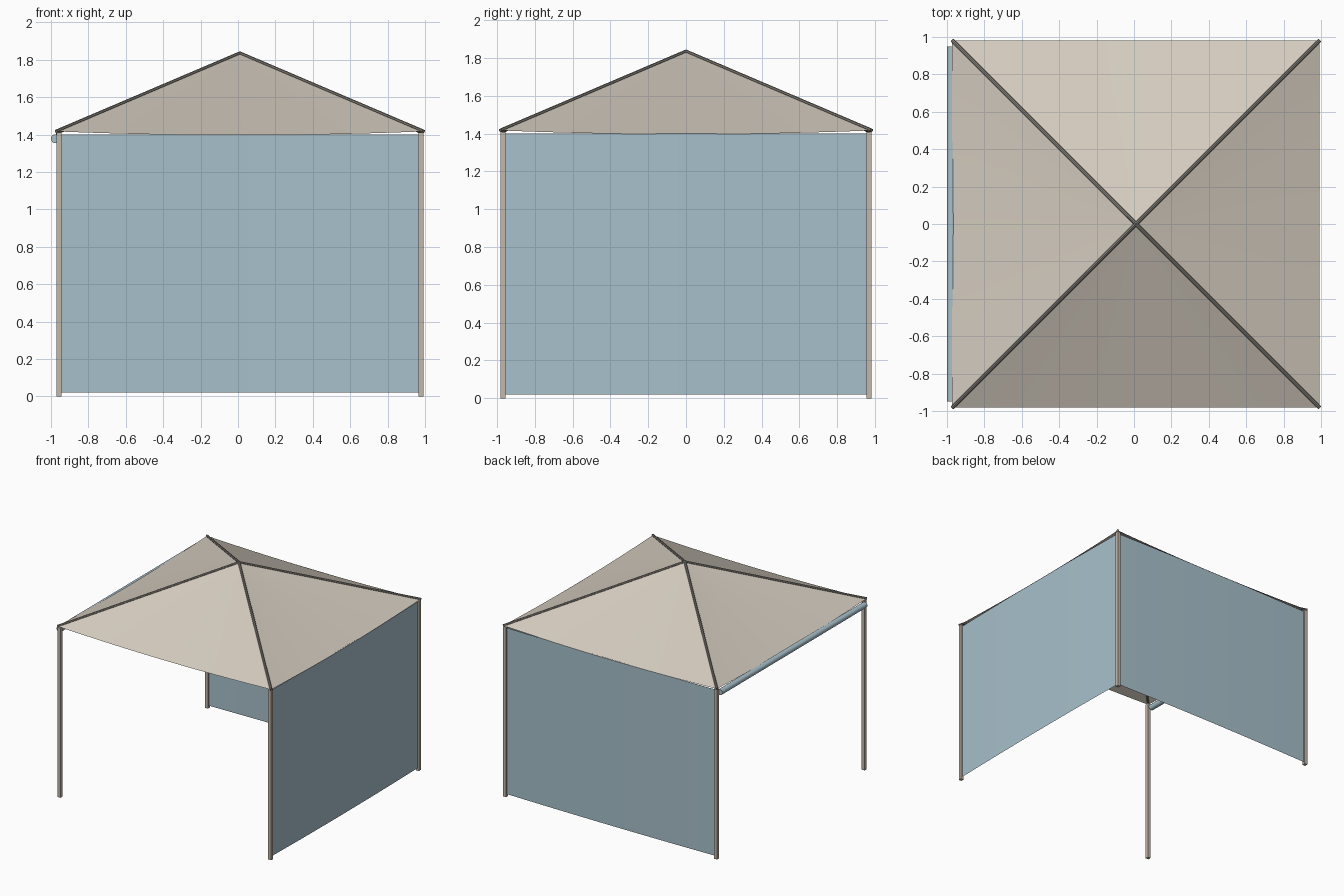
import bpy, bmesh, math
from mathutils import Vector

if "Cube" in bpy.data.objects:
    bpy.data.objects.remove(bpy.data.objects["Cube"])

CX = 0.01            # frame centre in x (the rolled wall sticks out to the left)
HALF = 0.982         # roof half width
POST = 0.968         # post centre distance
EAVE, PEAK, SAG = 1.417, 1.835, 0.02


def material(name, rgb):
    m = bpy.data.materials.new(name)
    m.diffuse_color = (*rgb, 1)
    m.use_nodes = True
    m.node_tree.nodes["Principled BSDF"].inputs["Base Color"].default_value = m.diffuse_color
    return m


CANVAS = material("beige canvas", (0.66, 0.60, 0.52))
WALL = material("pale blue fabric", (0.39, 0.53, 0.60))
FRAME = material("taupe frame", (0.55, 0.48, 0.41))
TRIM = material("dark seam", (0.26, 0.24, 0.21))


def make(name, bm, mat, smooth=None):
    bmesh.ops.recalc_face_normals(bm, faces=bm.faces)
    me = bpy.data.meshes.new(name)
    bm.to_mesh(me)
    bm.free()
    me.materials.append(mat)
    ob = bpy.data.objects.new(name, me)
    bpy.context.collection.objects.link(ob)
    if smooth:
        bpy.context.view_layer.objects.active = ob
        ob.select_set(True)
        bpy.ops.object.shade_smooth_by_angle(angle=math.radians(smooth))
        ob.select_set(False)
    return ob


def tube(name, a, b, r, sides, mat):
    a, b = Vector(a), Vector(b)
    bm = bmesh.new()
    bmesh.ops.create_cone(bm, cap_ends=True, segments=sides, radius1=r, radius2=r,
                          depth=(b - a).length)
    bm.transform((b - a).to_track_quat('Z', 'Y').to_matrix().to_4x4())
    bmesh.ops.translate(bm, verts=bm.verts, vec=(a + b) / 2)
    return make(name, bm, mat, 40)


def sheet(name, point, nu, nv, mat):
    """Grid surface from point(u, v), u in -1..1, v in 0..1."""
    bm = bmesh.new()
    g = [[bm.verts.new(point(2 * i / nu - 1, j / nv)) for i in range(nu + 1)]
         for j in range(nv + 1)]
    for j in range(nv):
        for i in range(nu):
            bm.faces.new((g[j][i], g[j][i + 1], g[j + 1][i + 1], g[j + 1][i]))
    bmesh.ops.remove_doubles(bm, verts=bm.verts, dist=1e-5)
    return make(name, bm, mat, 40)


def turn(x, y, k):
    """Rotate a front-side point by k quarter turns about the tent centre."""
    for _ in range(k):
        x, y = -y, x
    return x + CX, y


SIDES = ("front", "right", "back", "left")

# roof: four panels with sagging eaves
for k, side in enumerate(SIDES):
    def roof(u, v, k=k):
        x, y = turn(u * HALF * (1 - v), -HALF * (1 - v), k)
        return x, y, EAVE + (PEAK - EAVE) * v - SAG * (1 - u * u) * (1 - v)
    sheet(side + "_roof_panel", roof, 12, 6, CANVAS)

# hanging walls on the right and back, slightly billowed
for k in (1, 2):
    def wall(u, v, k=k):
        x, y = turn(u * (POST - 0.012), -POST - 0.01 * (1 - u * u), k)
        return x, y, 0.02 + 1.38 * v
    sheet(SIDES[k] + "_wall", wall, 12, 1, WALL)

# rolled-up wall on the left
tube("rolled_left_wall", (-0.976, -0.95, 1.378), (-0.976, 0.95, 1.378), 0.024, 20, WALL)

# square posts and hip poles at each corner
for sx in (-1, 1):
    for sy in (-1, 1):
        tag = ("back" if sy > 0 else "front") + ("_right" if sx > 0 else "_left")
        bm = bmesh.new()
        bmesh.ops.create_cube(bm, size=1)
        bmesh.ops.scale(bm, verts=bm.verts, vec=(0.027, 0.027, 1.41))
        bmesh.ops.translate(bm, verts=bm.verts, vec=(CX + sx * POST, sy * POST, 0.705))
        make(tag + "_post", bm, FRAME)
        tube(tag + "_hip_pole", (CX + sx * HALF, sy * HALF, EAVE), (CX, 0, PEAK),
             0.010, 8, TRIM)
